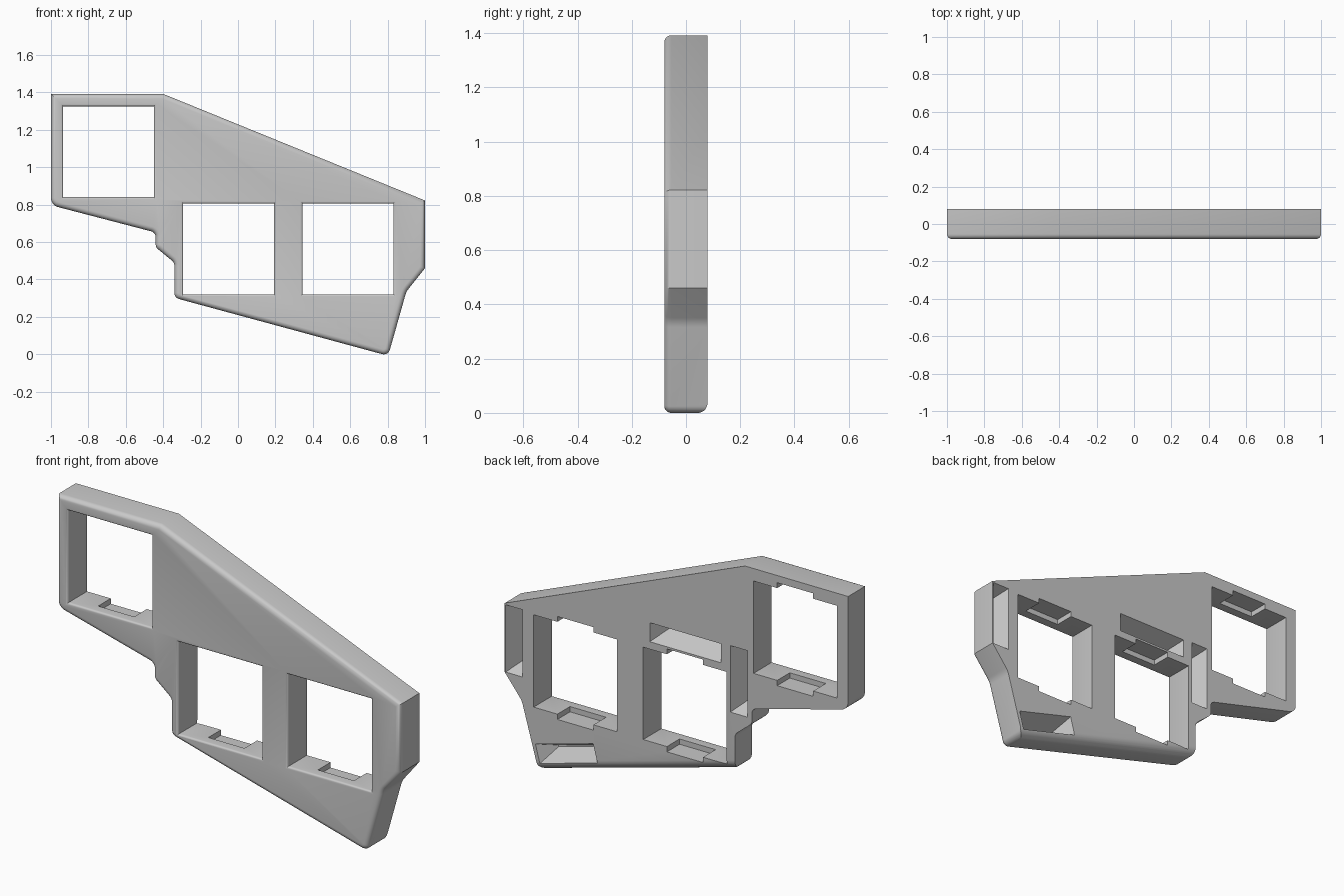
import bpy, bmesh, math
from mathutils import Vector

if "Cube" in bpy.data.objects:
    bpy.data.objects.remove(bpy.data.objects["Cube"])

FRONT, BACK = -0.08, 0.08

grey = bpy.data.materials.new("plain grey")
grey.use_nodes = True
grey.diffuse_color = (0.58, 0.58, 0.58, 1)
grey.node_tree.nodes["Principled BSDF"].inputs["Base Color"].default_value = (0.58, 0.58, 0.58, 1)


def loft(name, rings):
    """Closed solid through matching rings of 3D points."""
    bm = bmesh.new()
    loops = [[bm.verts.new(p) for p in ring] for ring in rings]
    count = len(loops[0])
    for a, b in zip(loops, loops[1:]):
        for i in range(count):
            j = (i + 1) % count
            bm.faces.new((a[i], a[j], b[j], b[i]))
    bm.faces.new(loops[0][::-1])
    bm.faces.new(loops[-1])
    bmesh.ops.recalc_face_normals(bm, faces=bm.faces)
    mesh = bpy.data.meshes.new(name)
    bm.to_mesh(mesh)
    bm.free()
    mesh.materials.append(grey)
    obj = bpy.data.objects.new(name, mesh)
    bpy.context.collection.objects.link(obj)
    return obj


def fillet(corners):
    """Round each (x, z, radius) corner of a 2D outline."""
    out = []
    for i, (x, z, r) in enumerate(corners):
        p = Vector((x, z))
        if r == 0:
            out.append(p)
            continue
        a = (Vector(corners[i - 1][:2]) - p).normalized()
        b = (Vector(corners[(i + 1) % len(corners)][:2]) - p).normalized()
        half = a.angle(b) / 2
        centre = p + (a + b).normalized() * r / math.sin(half)
        start = p + a * r / math.tan(half) - centre
        end = p + b * r / math.tan(half) - centre
        for k in range(7):
            out.append(centre + start.lerp(end, k / 6).normalized() * r)
    return out


def inset(points, d):
    """Move a counter-clockwise outline inward by d, with mitred corners."""
    out = []
    for i, p in enumerate(points):
        a = (p - points[i - 1]).normalized()
        b = (points[(i + 1) % len(points)] - p).normalized()
        n1, n2 = Vector((-a.y, a.x)), Vector((-b.y, b.x))
        out.append(p + (n1 + n2) * d / (1 + n1.dot(n2)))
    return out


def at_depth(points, y):
    return [(p.x, y, p.y) for p in points]


def rect(x, z, w, h, tilt=0.0):
    """Corners of a rectangle of half sizes w, h turned by tilt."""
    c, s = math.cos(tilt), math.sin(tilt)
    return [Vector((x + u * c - v * s, z + u * s + v * c))
            for u, v in ((-w, -h), (w, -h), (w, h), (-w, h))]


def quarter(steps):
    """Sine and cosine pairs over a quarter turn."""
    return [(math.sin(math.pi / 2 * k / steps), math.cos(math.pi / 2 * k / steps))
            for k in range(steps + 1)]


def carve(cutter):
    mod = plate.modifiers.new("cut", 'BOOLEAN')
    mod.operation = 'DIFFERENCE'
    mod.solver = 'EXACT'
    mod.object = cutter
    bpy.context.view_layer.objects.active = plate
    bpy.ops.object.modifier_apply(modifier=mod.name)
    bpy.data.objects.remove(cutter)


# Plate body with rounded front rim
outline = fillet([
    (-1, 1.392, 0), (-1, 0.797, 0.05), (-0.44, 0.651, 0.032),
    (-0.44, 0.572, 0.034), (-0.34, 0.49, 0.04), (-0.34, 0.302, 0.034),
    (0.803, -0.008, 0.034), (0.90, 0.335, 0.1), (1, 0.46, 0),
    (1, 0.822, 0), (-0.40, 1.392, 0)])
RIM = 0.026
body = [at_depth(inset(outline, RIM * (1 - s)), FRONT + RIM * (1 - c))
        for s, c in quarter(5)]
plate = loft("plate", body + [at_depth(outline, BACK)])

# Rounded back edge along the sloping underside
tilt = -math.atan(0.271)
along = Vector((math.cos(tilt), 0, math.sin(tilt)))
inward = Vector((-math.sin(tilt), 0, math.cos(tilt)))
R = 0.05
profile = [(-0.03, BACK - R)]
profile += [(R * (1 - c), BACK - R * (1 - s)) for s, c in quarter(8)]
profile += [(R, BACK + 0.03), (-0.03, BACK + 0.03)]
corner = Vector((0.803, 0, -0.008))
carve(loft("underside_rounding", [
    [corner + along * t + inward * u + Vector((0, y, 0)) for u, y in profile]
    for t in (-1.35, 0.1)]))

# Square openings with softened front rims and clip notches behind
HALF, SOFT = 0.243, 0.012
for x, z in ((-0.692, 1.083), (-0.05, 0.563), (0.588, 0.563)):
    hole = rect(x, z, HALF, HALF)
    rings = [at_depth(inset(hole, -SOFT), FRONT - 0.03)]
    rings += [at_depth(inset(hole, -SOFT * (1 - s)), FRONT + SOFT * (1 - c))
              for s, c in quarter(4)]
    carve(loft("opening", rings + [at_depth(hole, BACK + 0.03)]))
    for side in (-1, 1):
        notch = rect(x, z + side * HALF, 0.105, 0.028)
        carve(loft("notch", [at_depth(notch, -0.025), at_depth(notch, BACK + 0.03)]))

# Tapered pockets in the back: centre x, z, half length, half width, tilt
for x, z, w, h, turn in ((-0.053, 0.895, 0.208, 0.05, 0),
                         (0.64, 0.126, 0.174, 0.05, tilt),
                         (-0.364, 0.775, 0.175, 0.05, math.pi / 2),
                         (0.945, 0.638, 0.177, 0.049, math.pi / 2)):
    mouth = rect(x, z, w, h, turn)
    carve(loft("pocket", [at_depth(inset(mouth, 0.046), -0.03),
                          at_depth(mouth, BACK), at_depth(mouth, BACK + 0.03)]))

# Smooth the rounded edges, keep the flats crisp
bpy.ops.object.select_all(action='DESELECT')
plate.select_set(True)
bpy.context.view_layer.objects.active = plate
bpy.ops.object.shade_smooth_by_angle(angle=math.radians(30))
